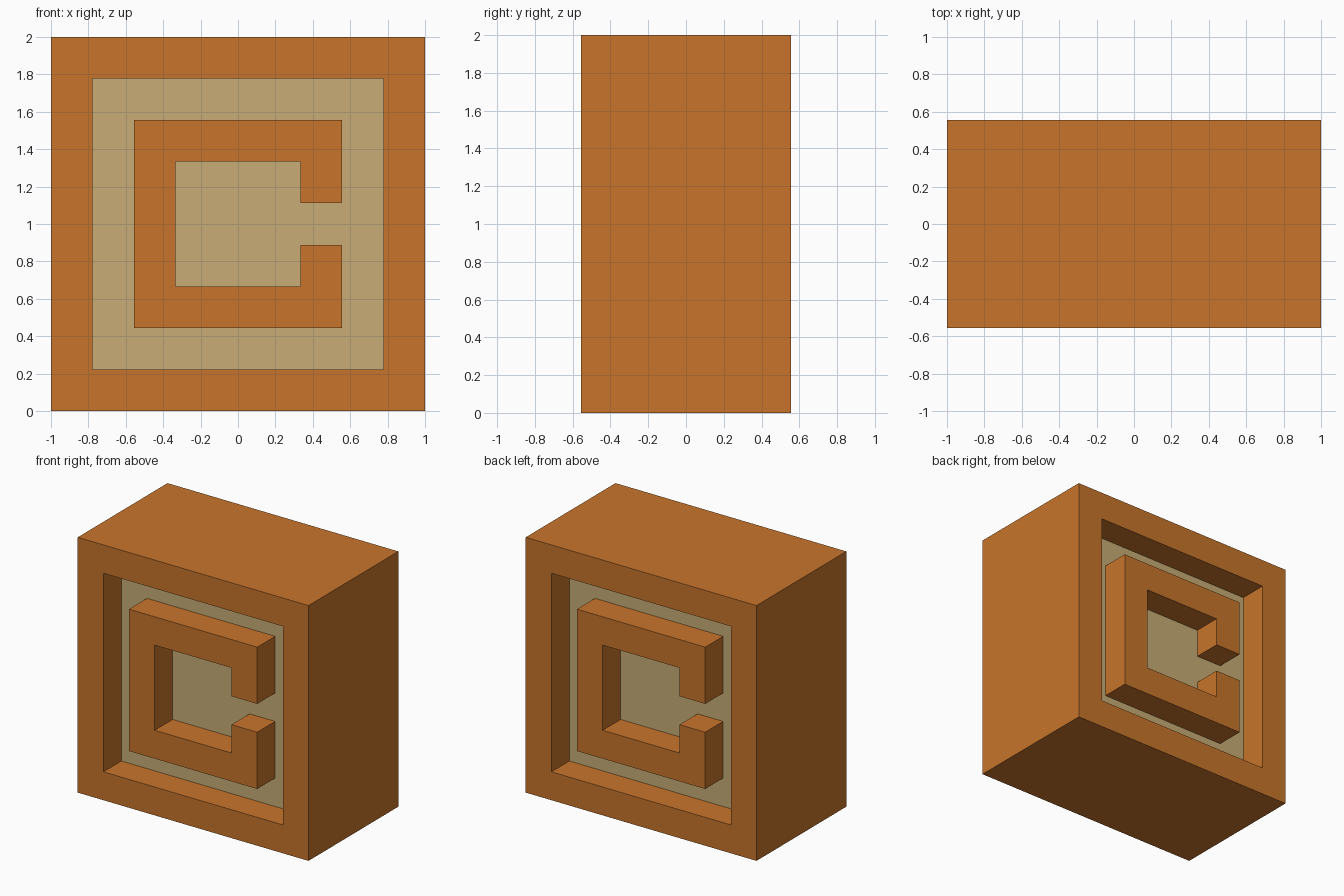
import bpy
import bmesh
from math import pi
from mathutils import Matrix, Vector

cube = bpy.data.objects.get("Cube")
if cube:
    bpy.data.objects.remove(cube, do_unlink=True)

U = 2 / 9          # grid module: the block is 9 x 5 x 9 modules
SINK = 0.02        # how far the relief is rooted in the panel


def make_material(name, rgb):
    mat = bpy.data.materials.new(name)
    mat.use_nodes = True
    color = (*rgb, 1)
    mat.diffuse_color = color
    mat.node_tree.nodes["Principled BSDF"].inputs["Base Color"].default_value = color
    return mat


orange = make_material("burnt_orange", (0.578, 0.178, 0.024))
tan = make_material("pale_tan", (0.578, 0.423, 0.181))


def make_object(name, bm, materials):
    bmesh.ops.recalc_face_normals(bm, faces=bm.faces[:])
    mesh = bpy.data.meshes.new(name)
    bm.to_mesh(mesh)
    bm.free()
    for mat in materials:
        mesh.materials.append(mat)
    obj = bpy.data.objects.new(name, mesh)
    bpy.context.collection.objects.link(obj)
    return obj


# Block with a square recess in the front and the back
bm = bmesh.new()
bmesh.ops.create_cube(bm, size=1)
bmesh.ops.scale(bm, vec=(9 * U, 5 * U, 9 * U), verts=bm.verts[:])
bmesh.ops.translate(bm, vec=(0, 0, 1), verts=bm.verts[:])
bm.normal_update()
ends = [f for f in bm.faces if abs(f.normal.y) > 0.9]
bmesh.ops.inset_individual(bm, faces=ends, thickness=U, use_even_offset=True)
floors = bmesh.ops.extrude_discrete_faces(bm, faces=ends)["faces"]
for floor in floors:
    inward = -U if floor.calc_center_median().y > 0 else U
    bmesh.ops.translate(bm, vec=(0, inward, 0), verts=floor.verts[:])
    floor.material_index = 1
make_object("recessed_block", bm, [orange, tan])

# Open square ring standing on each recess floor, flush with the rim
half = [(2.5, 0.5), (2.5, 2.5), (-2.5, 2.5), (-1.5, 1.5), (1.5, 1.5), (1.5, 0.5)]
upper_outer, upper_inner = half[:3], half[3:]
lower_outer = [(x, -z) for x, z in reversed(upper_outer)]
lower_inner = [(x, -z) for x, z in reversed(upper_inner)]
outline = upper_outer + lower_outer + lower_inner + upper_inner

for name, angle in (("front_open_ring", 0), ("back_open_ring", pi)):
    bm = bmesh.new()
    verts = [bm.verts.new((x * U, -2.5 * U, z * U + 1)) for x, z in outline]
    face = bm.faces.new(verts)
    solid = bmesh.ops.extrude_face_region(bm, geom=[face])["geom"]
    moved = [g for g in solid if isinstance(g, bmesh.types.BMVert)]
    bmesh.ops.translate(bm, vec=Vector((0, U + SINK, 0)), verts=moved)
    bmesh.ops.rotate(bm, cent=(0, 0, 0), matrix=Matrix.Rotation(angle, 3, "Z"),
                     verts=bm.verts[:])
    make_object(name, bm, [orange])
